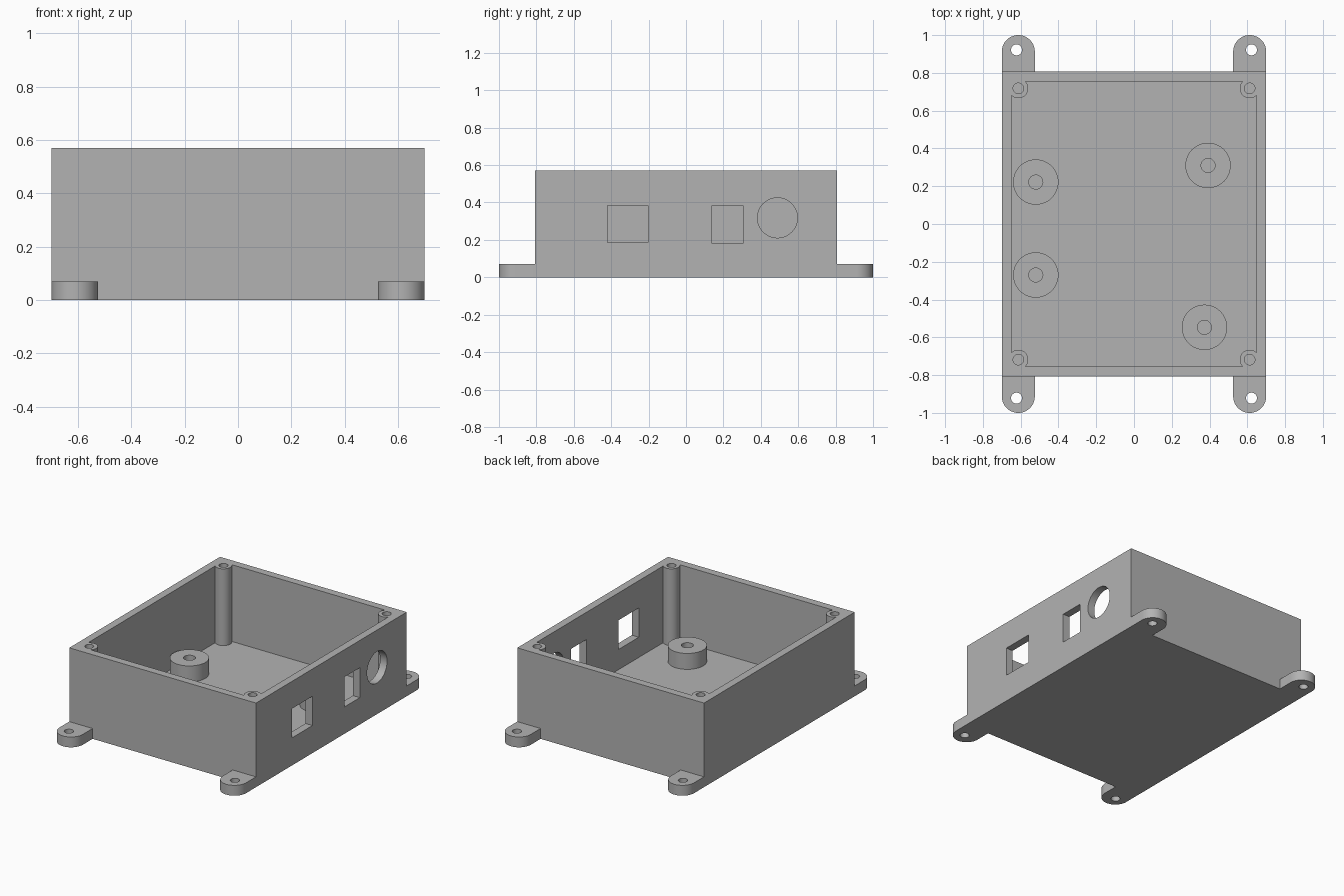
import bpy, bmesh
from math import cos, sin, pi
from mathutils import Matrix, Vector

if "Cube" in bpy.data.objects:
    bpy.data.objects.remove(bpy.data.objects["Cube"], do_unlink=True)

WALL_X, WALL_Y, HEIGHT = 0.70, 0.807, 0.57
THICK, FLOOR, FOOT_TOP = 0.052, 0.05, 0.07

grey = bpy.data.materials.new("plain_grey")
grey.use_nodes = True
grey.diffuse_color = (0.45, 0.45, 0.45, 1)
grey.node_tree.nodes["Principled BSDF"].inputs["Base Color"].default_value = grey.diffuse_color


def finish(name, bm):
    bmesh.ops.recalc_face_normals(bm, faces=bm.faces)
    mesh = bpy.data.meshes.new(name)
    bm.to_mesh(mesh)
    bm.free()
    mesh.materials.append(grey)
    obj = bpy.data.objects.new(name, mesh)
    bpy.context.collection.objects.link(obj)
    return obj


def box(name, low, high):
    low, high = Vector(low), Vector(high)
    bm = bmesh.new()
    place = Matrix.Translation((low + high) / 2) @ Matrix.Diagonal((*(high - low), 1))
    bmesh.ops.create_cube(bm, size=1, matrix=place)
    return finish(name, bm)


def cylinder(name, centre, radius, depth, axis="Z"):
    bm = bmesh.new()
    turn = Matrix.Rotation(pi / 2, 4, "Y") if axis == "X" else Matrix()
    bmesh.ops.create_cone(bm, cap_ends=True, segments=48, radius1=radius, radius2=radius,
                          depth=depth, matrix=Matrix.Translation(centre) @ turn)
    return finish(name, bm)


def cut(obj, cutter):
    cutter.hide_render = True
    mod = obj.modifiers.new("cut", "BOOLEAN")
    mod.operation, mod.solver, mod.object = "DIFFERENCE", "EXACT", cutter
    bpy.context.view_layer.objects.active = obj
    bpy.ops.object.modifier_apply(modifier=mod.name)
    bpy.data.objects.remove(cutter, do_unlink=True)


def smooth(obj):
    bpy.ops.object.select_all(action="DESELECT")
    obj.select_set(True)
    bpy.context.view_layer.objects.active = obj
    bpy.ops.object.shade_smooth_by_angle(angle=pi / 6)


def tube(name, x, y, outer, inner, top):
    """Hollow boss standing on the floor, made by spinning its section."""
    bm = bmesh.new()
    section = [(outer, FLOOR), (outer, top), (inner, top), (inner, FLOOR)]
    points = [bm.verts.new((r, 0, z)) for r, z in section]
    edges = [bm.edges.new(pair) for pair in zip(points, points[1:])]
    bmesh.ops.spin(bm, geom=points + edges, axis=(0, 0, 1), cent=(0, 0, 0),
                   angle=2 * pi, steps=48, use_merge=True)
    bmesh.ops.remove_doubles(bm, verts=bm.verts, dist=0.0001)
    bmesh.ops.translate(bm, verts=bm.verts, vec=(x, y, 0))
    smooth(finish(name, bm))


def foot(name, sx, sy):
    """Round-ended mounting tab with a through hole."""
    r, cx = 0.0875, WALL_X - 0.0875
    cy = 1 - r
    outline = [(cx + r, WALL_Y)]
    outline += [(cx + r * cos(pi * i / 24), cy + r * sin(pi * i / 24)) for i in range(25)]
    outline += [(cx - r, WALL_Y)]
    bm = bmesh.new()
    base = bm.faces.new([bm.verts.new((sx * x, sy * y, 0)) for x, y in outline])
    side = bmesh.ops.extrude_face_region(bm, geom=[base])["geom"]
    bmesh.ops.translate(bm, vec=(0, 0, FOOT_TOP),
                        verts=[v for v in side if isinstance(v, bmesh.types.BMVert)])
    tab = finish(name, bm)
    cut(tab, cylinder("screw_cutter", (sx * 0.622, sy * 0.922, 0), 0.029, 1))
    smooth(tab)


# Open-topped box with its side openings
shell = box("enclosure", (-WALL_X, -WALL_Y, 0), (WALL_X, WALL_Y, HEIGHT))
cut(shell, box("cavity_cutter", (THICK - WALL_X, THICK - WALL_Y, FLOOR),
               (WALL_X - THICK, WALL_Y - THICK, 1)))
cut(shell, box("wide_port_cutter", (0.6, -0.42, 0.187), (0.8, -0.203, 0.385)))
cut(shell, box("narrow_port_cutter", (0.6, 0.139, 0.182), (0.8, 0.305, 0.385)))
cut(shell, cylinder("round_port_cutter", (WALL_X, 0.489, 0.318), 0.107, 0.2, "X"))
smooth(shell)

# Corner lid posts and mounting feet
for sx, side in ((-1, "right"), (1, "left")):
    for sy, end in ((-1, "front"), (1, "back")):
        tube(f"lid_post_{end}_{side}", sx * 0.612, sy * 0.718, 0.052, 0.028, HEIGHT)
        foot(f"mounting_foot_{end}_{side}", sx, sy)

# Board standoffs on the floor
for i, (x, y) in enumerate([(-0.52, 0.222), (-0.52, -0.27), (0.392, 0.31), (0.373, -0.547)]):
    tube(f"standoff_{i + 1}", x, y, 0.12, 0.037, 0.158)
